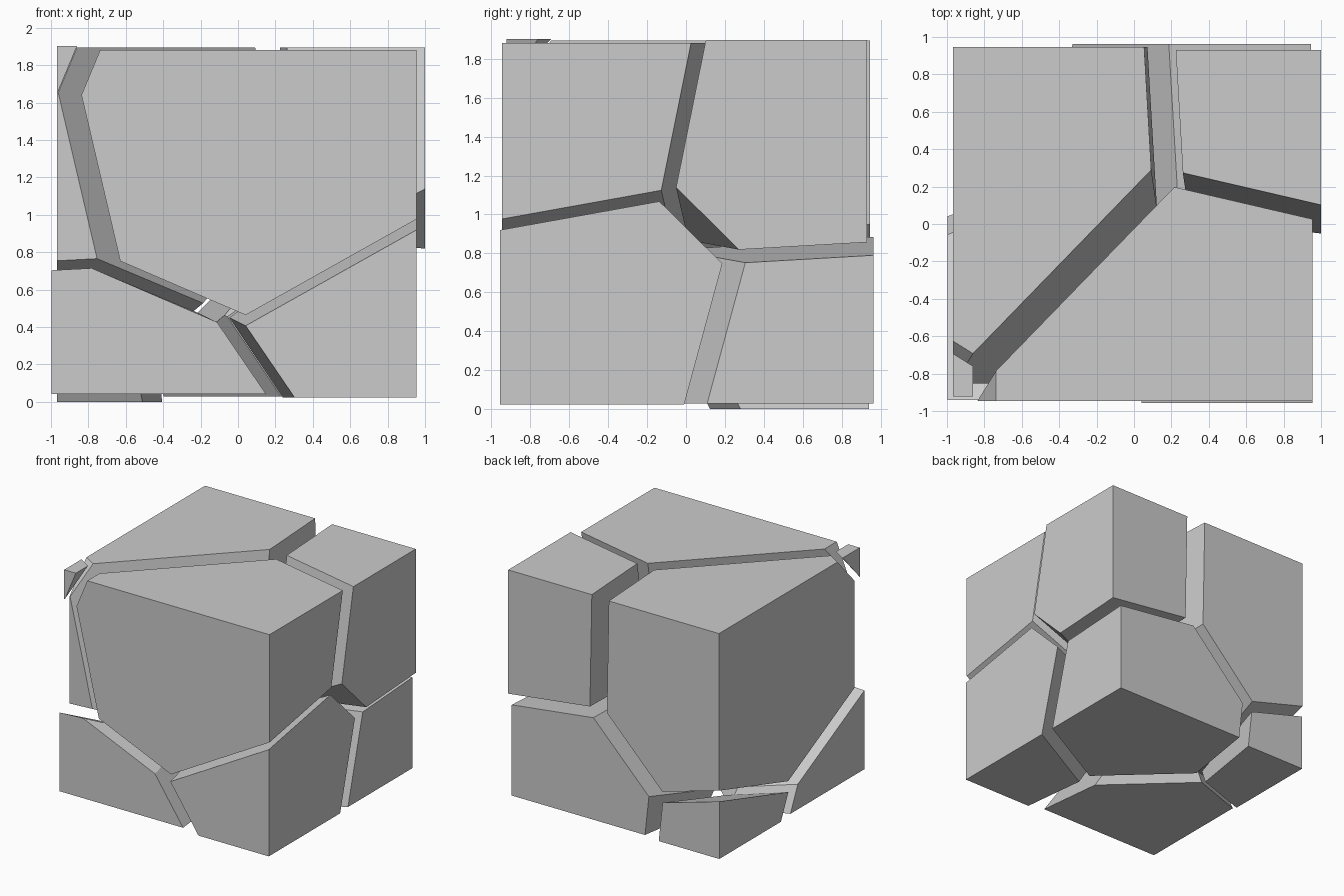
import bpy, bmesh
from mathutils import Vector

if "Cube" in bpy.data.objects:
    bpy.data.objects.remove(bpy.data.objects["Cube"])

HALF = 0.9      # half size of the unbroken cube
MID_Z = 0.95    # height of its centre

# Each chunk: linear field (gradient, constant) and its outward shift.
# A chunk is the part of the cube where its own field is the largest.
CHUNKS = {
    "chunk_top_front_right":    ((0.0, 0.0, 0.0), 0.0, (0.055, -0.046, 0.031)),
    "chunk_bottom_front_right": ((2.437, 0.782, -4.345), -1.508, (0.055, -0.056, -0.026)),
    "chunk_bottom_front_left":  ((-3.66, 0.1, -8.5), -4.355, (-0.098, -0.041, -0.007)),
    "chunk_top_back_left":      ((-4.06, 3.94, -0.95), 0.55, (-0.069, 0.046, 0.044)),
    "chunk_corner_chip":        ((-6.53, 0.0, 2.72), -7.62, (-0.069, -0.021, 0.052)),
    "chunk_top_back_right":     ((0.982, 4.231, -0.855), -0.419, (0.10, 0.03, 0.046)),
    "chunk_bottom_back_right":  ((0.42, 4.49, -5.35), -0.77, (0.045, 0.062, -0.021)),
    "chunk_bottom_back_left":   ((-5.5, 5.43, -6.0), -4.2, (-0.068, 0.041, -0.05)),
}


def cut_and_cap(bm, point, normal):
    """Slice away the positive side of a plane and close the cut."""
    bmesh.ops.bisect_plane(bm, geom=bm.verts[:] + bm.edges[:] + bm.faces[:],
                           dist=1e-5, plane_co=point, plane_no=normal,
                           clear_outer=True)
    rim = [e for e in bm.edges if e.is_boundary]
    if rim:
        bmesh.ops.holes_fill(bm, edges=rim, sides=0)


def make_chunk(name, grad, const, shift):
    bm = bmesh.new()
    bmesh.ops.create_cube(bm, size=2 * HALF)
    for other, (g, k, _) in CHUNKS.items():
        if other == name:
            continue
        n = Vector(g) - Vector(grad)
        cut_and_cap(bm, n * ((const - k) / n.length_squared), n.normalized())
    bmesh.ops.recalc_face_normals(bm, faces=bm.faces[:])
    # Put the mesh origin in the middle of the chunk
    centre = sum((v.co for v in bm.verts), Vector()) / max(len(bm.verts), 1)
    bmesh.ops.translate(bm, verts=bm.verts[:], vec=-centre)
    mesh = bpy.data.meshes.new(name)
    bm.to_mesh(mesh)
    bm.free()
    obj = bpy.data.objects.new(name, mesh)
    obj.location = centre + Vector(shift) + Vector((0, 0, MID_Z))
    bpy.context.collection.objects.link(obj)


# Broken cube pieces
for name, (grad, const, shift) in CHUNKS.items():
    make_chunk(name, grad, const, shift)
